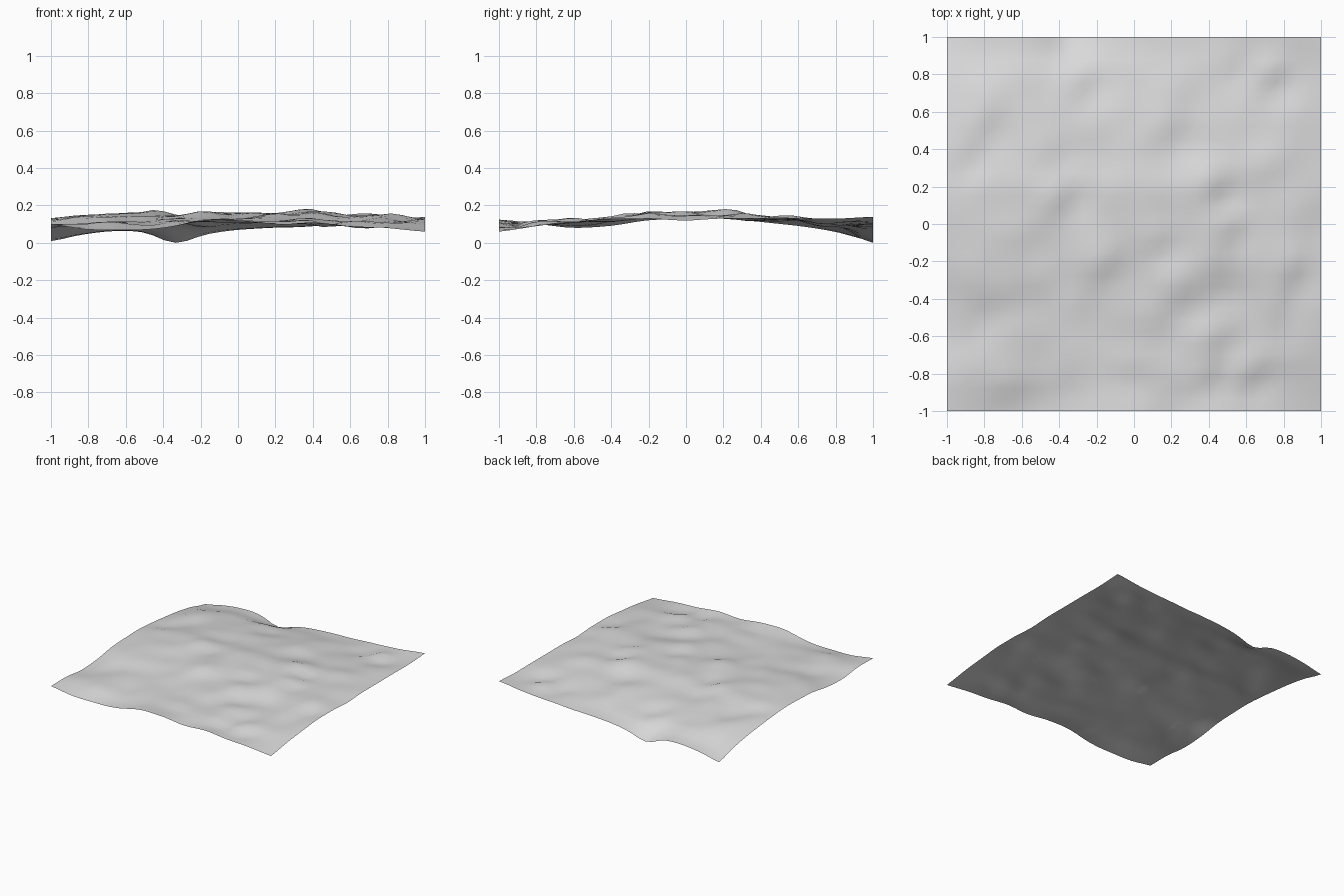
import bpy
import bmesh
import math
from mathutils import Vector, noise

default_cube = bpy.data.objects.get("Cube")
if default_cube:
    bpy.data.objects.remove(default_cube, do_unlink=True)

CELLS = 33
BANK_STEEPNESS = 1.6
RIPPLE_SIZE = 0.013

# Rim and mid-ground heights in hundredths, evenly spaced from -1 to 1
FRONT_RIM = (10, 7, 7, 8, 12, 12, 10, 11, 9, 8, 6)
BACK_RIM = (1, 4.5, 6.3, 5.5, 0, 4.5, 7, 8, 8.5, 9.5, 10.5, 12, 14)
LEFT_SIDE_RIM = (10, 10, 8, 9, 12, 13, 13, 11, 9, 6, 1)
RIGHT_SIDE_RIM = (6, 9, 11, 13, 13, 12, 13, 13, 13, 13, 14)
MIDDLE_GROUND = (9, 11, 12, 13, 15, 16, 16, 14, 13, 11, 8)

# Steep banks dropping toward +x -y: centre x, centre y, strength, radius
BANKS = (
    (.47, .2, .025, .09), (-.37, .12, .024, .08), (-.25, .77, .016, .08),
    (-.92, .34, .018, .07), (-.88, -.38, .016, .1), (-.63, -.4, .015, .09),
    (.25, .52, .015, .09), (.52, .84, .014, .07), (.75, .79, .018, .07),
    (-.78, .55, .01, .08), (-.55, .18, .01, .07), (.14, -.12, .013, .07),
    (.52, -.03, .02, .07), (-.15, -.25, .014, .07), (.88, -.27, .018, .07),
    (.45, -.3, .015, .12), (.25, -.4, .014, .09), (.42, -.64, .015, .08),
    (.42, -.83, .018, .07), (.62, -.83, .016, .06), (-.6, -.92, .014, .1),
    (.8, -.45, .012, .07), (-.9, -.58, .01, .08), (-.42, .4, .01, .1),
    (.75, .28, .01, .09), (.22, .68, .01, .09), (.22, -.96, .01, .07),
)


def sample(profile, position):
    """Follow a smooth curve through a profile, position from -1 to 1."""
    last = len(profile) - 1
    place = (position + 1) / 2 * last
    index = max(0, min(int(place), last - 1))
    t = place - index
    before = profile[max(index - 1, 0)]
    start, end = profile[index], profile[index + 1]
    after = profile[min(index + 2, last)]
    start_slope = (end - before) / 2
    end_slope = (after - start) / 2
    ease = t * t * (3 - 2 * t)
    height = start + (end - start) * ease
    height += start_slope * t * (1 - t) ** 2 - end_slope * t * t * (1 - t)
    return height / 100


def broad_height(x, y):
    """Blend the four rims into the domed middle ground."""
    rims = (
        (y + 1, sample(FRONT_RIM, x)),
        (1 - y, sample(BACK_RIM, x)),
        (x + 1, sample(LEFT_SIDE_RIM, y)),
        (1 - x, sample(RIGHT_SIDE_RIM, y)),
    )
    total_weight = 1.0
    total_height = sample(MIDDLE_GROUND, y)
    for distance, height in rims:
        weight = (0.12 / (max(distance, 0) + 0.002)) ** 2
        total_weight += weight
        total_height += weight * height
    return total_height / total_weight


def bank_height(x, y):
    """Raise the upper lip and hollow the foot of each steep bank."""
    height = 0.0
    for centre_x, centre_y, strength, radius in BANKS:
        dx = (x - centre_x) / radius
        dy = (y - centre_y) / radius
        downhill = (dx - dy) / math.sqrt(2)
        height -= strength * downhill * math.exp(-(dx * dx + dy * dy) / 2)
    return height * BANK_STEEPNESS


def ripple_height(x, y):
    """Small irregular swells across the ground."""
    return RIPPLE_SIZE * noise.noise(Vector((x * 6, y * 6, 0.5)))


# Ground sheet
mesh = bpy.data.meshes.new("terrain_surface")
bm = bmesh.new()
bmesh.ops.create_grid(bm, x_segments=CELLS, y_segments=CELLS, size=1)
for vert in bm.verts:
    x, y, _ = vert.co
    inset = min(1 - abs(x), 1 - abs(y))
    fade = min(1, 0.15 + inset * 6)
    detail = bank_height(x, y) + ripple_height(x, y)
    vert.co.z = broad_height(x, y) + fade * detail

# Rest the lowest point on the floor
lowest = min(vert.co.z for vert in bm.verts)
bmesh.ops.translate(bm, verts=bm.verts, vec=(0, 0, -lowest))
bmesh.ops.recalc_face_normals(bm, faces=bm.faces)
if sum(face.normal.z for face in bm.faces) < 0:
    bmesh.ops.reverse_faces(bm, faces=bm.faces)
bm.to_mesh(mesh)
bm.free()

terrain = bpy.data.objects.new("terrain_surface", mesh)
bpy.context.collection.objects.link(terrain)

# Plain light grey ground
grey = bpy.data.materials.new("light_grey")
grey.use_nodes = True
colour = (0.7, 0.7, 0.7, 1)
grey.diffuse_color = colour
for node in grey.node_tree.nodes:
    if node.type == "BSDF_PRINCIPLED":
        node.inputs["Base Color"].default_value = colour
mesh.materials.append(grey)

# Smooth slopes with creases on the steep banks
bpy.ops.object.select_all(action="DESELECT")
terrain.select_set(True)
bpy.context.view_layer.objects.active = terrain
bpy.ops.object.shade_smooth_by_angle(angle=math.radians(30))
